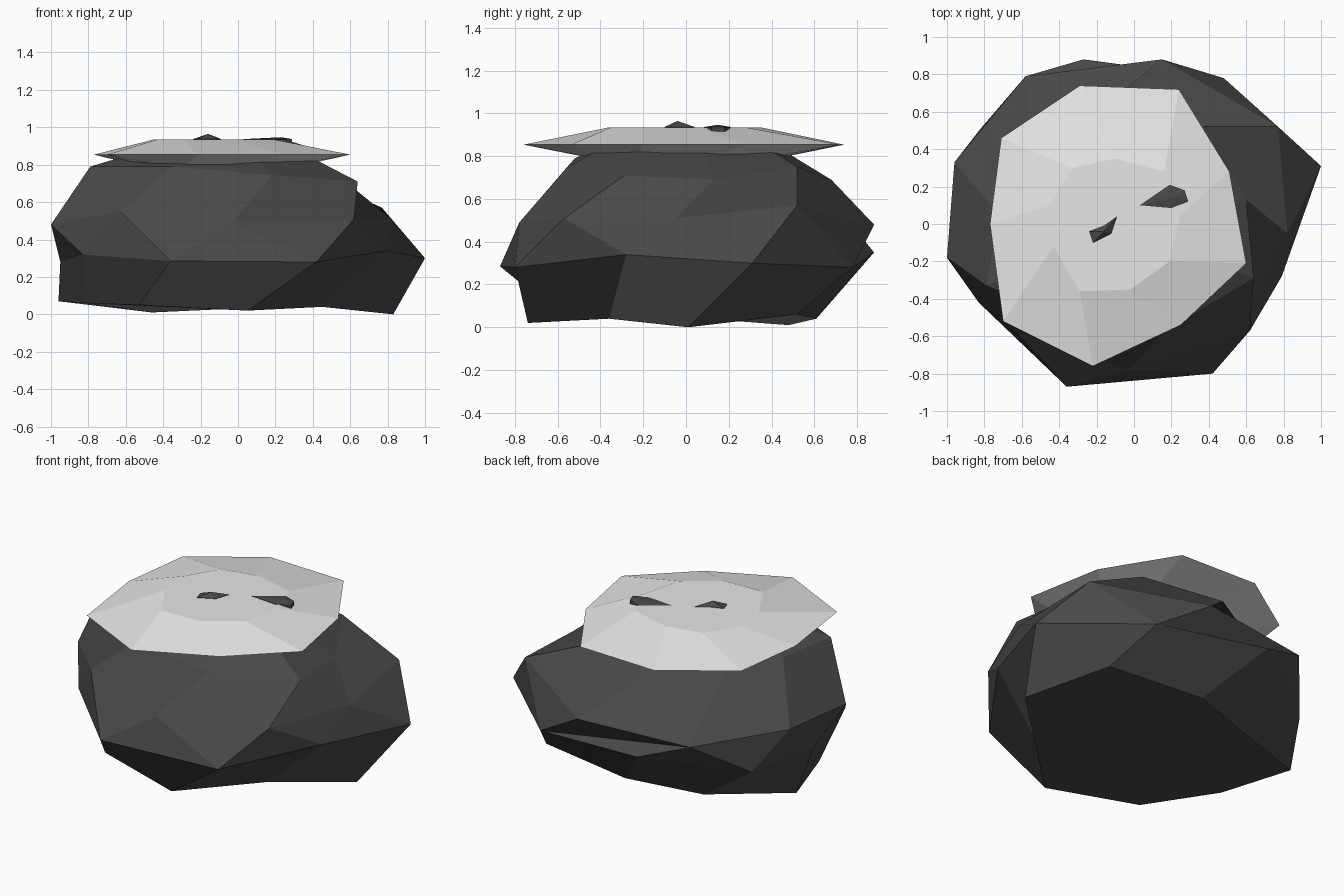
import bpy, bmesh

if "Cube" in bpy.data.objects:
    bpy.data.objects.remove(bpy.data.objects["Cube"])


def material(name, value):
    m = bpy.data.materials.new(name)
    m.diffuse_color = (value, value, value, 1)
    m.use_nodes = True
    m.node_tree.nodes["Principled BSDF"].inputs["Base Color"].default_value = m.diffuse_color
    return m


stone = material("dark stone", 0.066)
snow = material("pale snow", 0.82)


def add_object(name, bm, mat):
    bmesh.ops.recalc_face_normals(bm, faces=bm.faces)
    mesh = bpy.data.meshes.new(name)
    bm.to_mesh(mesh)
    bm.free()
    mesh.materials.append(mat)
    ob = bpy.data.objects.new(name, mesh)
    bpy.context.collection.objects.link(ob)
    return ob


def add_rings(bm, rings, split=None, skip=()):
    """Join closed rings of equal length with quads, or triangles on the split level."""
    rings = [[bm.verts.new(p) for p in ring] for ring in rings]
    for level, (lo, up) in enumerate(zip(rings, rings[1:])):
        for i in range(len(lo)):
            j = (i + 1) % len(lo)
            if level != split:
                bm.faces.new((lo[i], lo[j], up[j], up[i]))
            elif i not in skip:
                bm.faces.new((lo[i], lo[j], up[j]))
                bm.faces.new((lo[i], up[j], up[i]))
    bm.faces.new(rings[0])
    bm.faces.new(rings[-1])
    return rings


# Boulder: rings of nine corners, each twisted against the one below
base = [(-0.53, -0.58, 0.05), (0.05, -0.74, 0.02), (0.45, -0.36, 0.04), (0.83, 0.01, 0.0),
        (0.62, 0.52, 0.06), (0.0, 0.61, 0.04), (-0.46, 0.48, 0.01), (-0.96, 0.26, 0.07),
        (-0.81, -0.18, 0.06)]
belly = [(-0.36, -0.87, 0.285), (0.42, -0.80, 0.28), (0.79, -0.28, 0.34), (1.0, 0.31, 0.30),
         (0.48, 0.78, 0.28), (-0.27, 0.88, 0.35), (-0.82, 0.51, 0.26), (-0.95, 0.08, 0.28),
         (-0.83, -0.42, 0.32)]
shoulder = [(-0.63, -0.58, 0.55), (-0.03, -0.78, 0.49), (0.62, -0.57, 0.51), (0.82, -0.05, 0.51),
            (0.77, 0.52, 0.57), (0.15, 0.88, 0.48), (-0.58, 0.79, 0.46), (-0.96, 0.33, 0.50),
            (-1.0, -0.18, 0.48)]
crown = [(-0.35, -0.52, 0.79), (0.18, -0.56, 0.745), (0.64, -0.29, 0.71), (0.60, 0.13, 0.69),
         (0.37, 0.52, 0.75), (-0.10, 0.68, 0.69), (-0.54, 0.36, 0.78), (-0.72, 0.05, 0.79),
         (-0.79, -0.33, 0.79)]
top = [(x * 0.42 - 0.03, y * 0.45, 0.918) for x, y, z in crown]
bm = bmesh.new()
r = add_rings(bm, [base, belly, shoulder, crown, top], split=1, skip=(4, 5))
# Crease across the back of the belly
lo, up = r[1], r[2]
for tri in ((lo[4], up[5], up[4]), (lo[4], up[6], up[5]),
            (lo[4], lo[5], up[6]), (lo[5], lo[6], up[6])):
    bm.faces.new(tri)
add_object("boulder", bm, stone)

# Snow cap: thin lens with a sharp rim and a flat top
rim = [(-0.71, 0.46), (-0.29, 0.74), (0.24, 0.72), (0.51, 0.28), (0.60, -0.21),
       (0.25, -0.54), (-0.22, -0.76), (-0.70, -0.52), (-0.77, 0.0)]
plateau = [(-0.33, 0.30), (-0.10, 0.35), (0.16, 0.28), (0.25, 0.05), (0.19, -0.20),
           (-0.02, -0.35), (-0.29, -0.36), (-0.43, -0.12), (-0.45, 0.10)]
bm = bmesh.new()
add_rings(bm, [[(x, y, 0.775) for x, y in plateau],
               [(x, y, 0.854) for x, y in rim],
               [(x, y, 0.935) for x, y in plateau]])
add_object("snow_cap", bm, snow)

# Stone tips poking through the snow
tips = [([(-0.24, -0.04), (-0.22, -0.10), (-0.12, -0.05), (-0.09, 0.04), (-0.16, -0.01)],
         (-0.16, -0.04, 0.965)),
        ([(0.03, 0.10), (0.20, 0.085), (0.29, 0.12), (0.27, 0.18), (0.19, 0.21)],
         (0.23, 0.15, 0.947))]
for n, (outline, peak) in enumerate(tips):
    bm = bmesh.new()
    tip = bm.verts.new(peak)
    low = [bm.verts.new((x, y, 0.915)) for x, y in outline]
    ring = [bm.verts.new((x, y, 0.937)) for x, y in outline]
    for i in range(len(ring)):
        j = (i + 1) % len(ring)
        bm.faces.new((low[i], low[j], ring[j], ring[i]))
        bm.faces.new((ring[i], ring[j], tip))
    bm.faces.new(low)
    add_object(f"stone_tip_{n + 1}", bm, stone)
